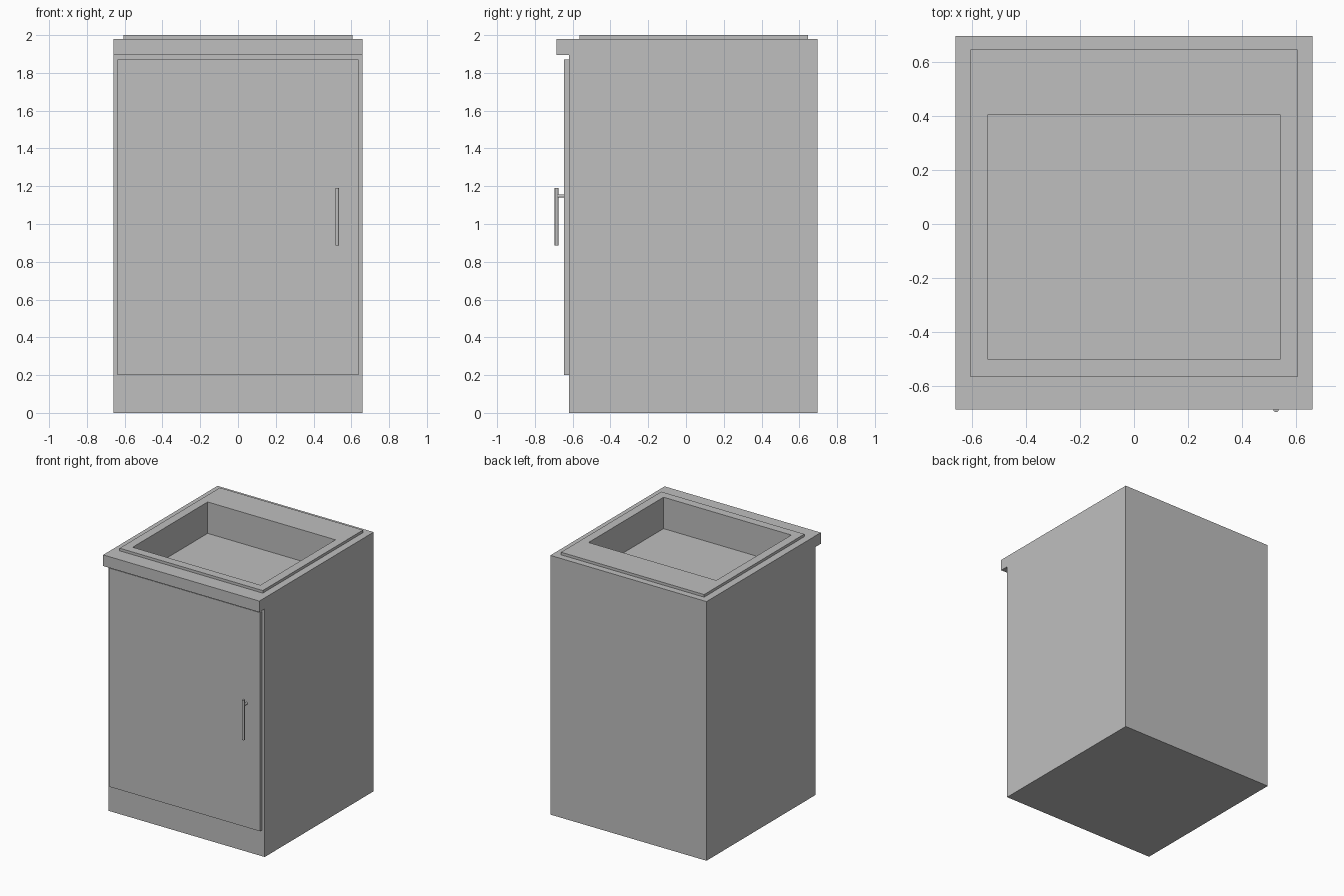
import bpy
import bmesh
from math import radians
from mathutils import Matrix, Vector

cube = bpy.data.objects.get("Cube")
if cube:
    bpy.data.objects.remove(cube, do_unlink=True)

grey = bpy.data.materials.new("light_grey")
grey.use_nodes = True
colour = (0.52, 0.52, 0.52, 1)
grey.diffuse_color = colour
grey.node_tree.nodes["Principled BSDF"].inputs["Base Color"].default_value = colour


def finish(name, bm):
    bmesh.ops.recalc_face_normals(bm, faces=bm.faces)
    mesh = bpy.data.meshes.new(name)
    bm.to_mesh(mesh)
    bm.free()
    mesh.materials.append(grey)
    obj = bpy.data.objects.new(name, mesh)
    bpy.context.collection.objects.link(obj)
    return obj


def extrude_side(name, half_width, profile):
    """Sweep a (y, z) side profile across x."""
    bm = bmesh.new()
    face = bm.faces.new([bm.verts.new((-half_width, y, z)) for y, z in profile])
    swept = bmesh.ops.extrude_face_region(bm, geom=[face])["geom"]
    verts = [v for v in swept if isinstance(v, bmesh.types.BMVert)]
    bmesh.ops.translate(bm, verts=verts, vec=(2 * half_width, 0, 0))
    return finish(name, bm)


def box(name, half_width, y0, y1, z0, z1):
    return extrude_side(name, half_width, [(y0, z0), (y1, z0), (y1, z1), (y0, z1)])


def rod(name, start, end, radius):
    start, end = Vector(start), Vector(end)
    axis = end - start
    turn = Vector((0, 0, 1)).rotation_difference(axis).to_matrix().to_4x4()
    bm = bmesh.new()
    bmesh.ops.create_cone(bm, cap_ends=True, segments=24, radius1=radius,
                          radius2=radius, depth=axis.length,
                          matrix=Matrix.Translation((start + end) / 2) @ turn)
    obj = finish(name, bm)
    bpy.ops.object.select_all(action="DESELECT")
    obj.select_set(True)
    bpy.context.view_layer.objects.active = obj
    bpy.ops.object.shade_smooth_by_angle(angle=radians(40))
    return obj


# Cabinet with the worktop lip overhanging the front
cabinet = extrude_side("cabinet", 0.66, [
    (-0.62, 0), (0.695, 0), (0.695, 1.98), (-0.685, 1.98),
    (-0.685, 1.895), (-0.62, 1.895)])

# Raised sink rim
rim = box("sink_rim", 0.605, -0.565, 0.645, 1.98, 2.0)

# Basin hollow cut through the rim into the cabinet
basin = box("basin_cutter", 0.54, -0.5, 0.405, 1.76, 2.1)
for part in (cabinet, rim):
    cut = part.modifiers.new("basin", "BOOLEAN")
    cut.operation = "DIFFERENCE"
    cut.solver = "EXACT"
    cut.object = basin
    bpy.context.view_layer.objects.active = part
    bpy.ops.object.modifier_apply(modifier=cut.name)
bpy.data.objects.remove(basin, do_unlink=True)

# Door and its bar handle on a single post
box("door", 0.638, -0.645, -0.62, 0.2, 1.87)
rod("handle_bar", (0.525, -0.685, 0.885), (0.525, -0.685, 1.19), 0.01)
rod("handle_post", (0.525, -0.685, 1.148), (0.525, -0.643, 1.148), 0.009)
